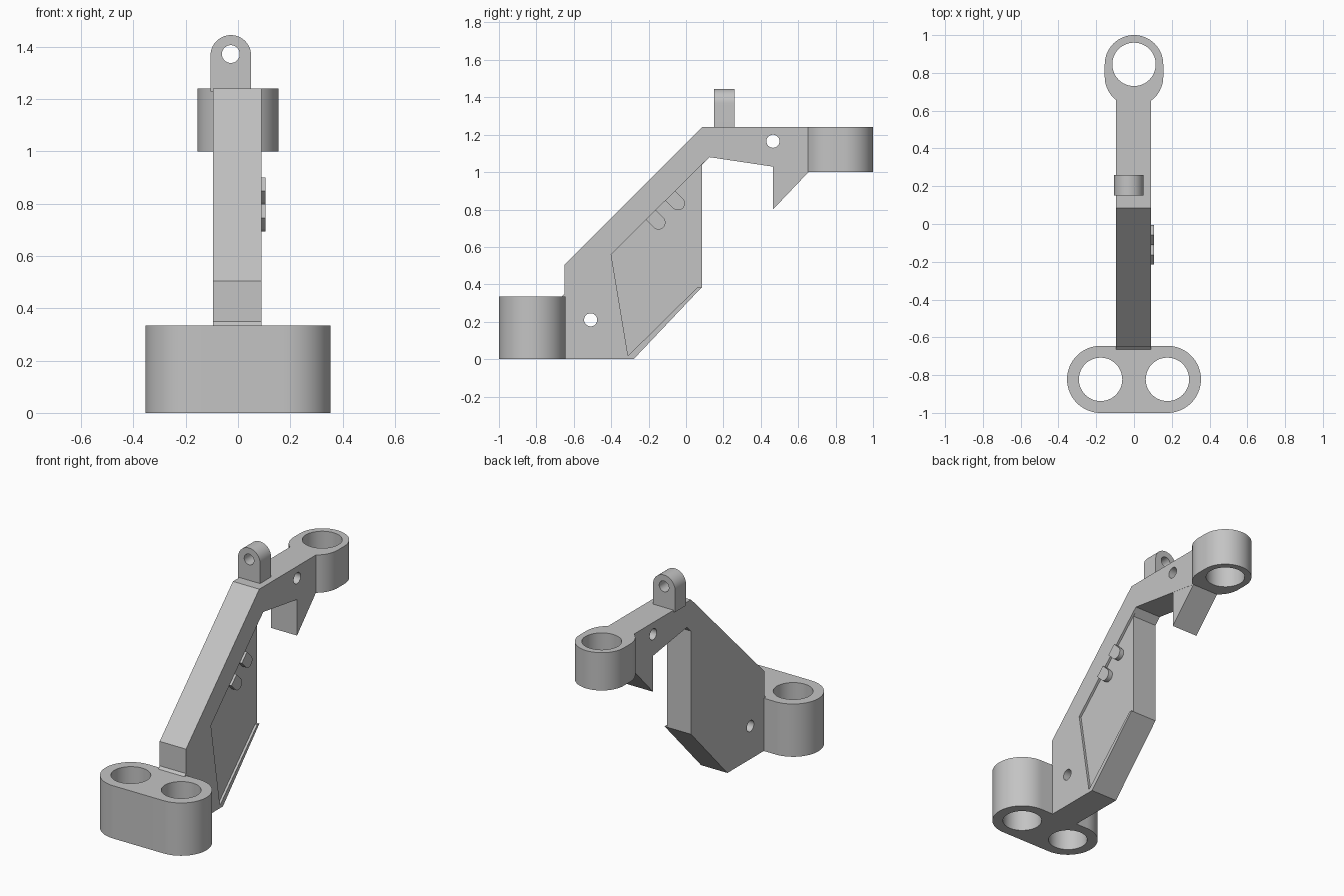
import bpy, bmesh
from math import cos, sin, pi, radians
from mathutils import Vector

cube = bpy.data.objects.get("Cube")
if cube:
    bpy.data.objects.remove(cube, do_unlink=True)

grey = bpy.data.materials.new("plain grey")
grey.use_nodes = True
COLOUR = (0.55, 0.55, 0.55, 1)
grey.diffuse_color = COLOUR
grey.node_tree.nodes["Principled BSDF"].inputs["Base Color"].default_value = COLOUR

PLACE = {
    "X": lambda a, b, t: (t, a, b),
    "Y": lambda a, b, t: (a, t, b),
    "Z": lambda a, b, t: (a, b, t),
}


def prism(name, outline, axis, lo, hi):
    """Extrude a 2D outline along an axis."""
    bm = bmesh.new()
    rings = [[bm.verts.new(PLACE[axis](a, b, t)) for a, b in outline] for t in (lo, hi)]
    bm.faces.new(rings[0])
    bm.faces.new(rings[1])
    n = len(outline)
    for i in range(n):
        j = (i + 1) % n
        bm.faces.new((rings[0][i], rings[0][j], rings[1][j], rings[1][i]))
    bmesh.ops.recalc_face_normals(bm, faces=bm.faces)
    mesh = bpy.data.meshes.new(name)
    bm.to_mesh(mesh)
    bm.free()
    mesh.materials.append(grey)
    obj = bpy.data.objects.new(name, mesh)
    bpy.context.collection.objects.link(obj)
    return obj


def arc(centre, r, start, end, steps=32):
    return [(centre[0] + r * cos(radians(start + (end - start) * i / steps)),
             centre[1] + r * sin(radians(start + (end - start) * i / steps)))
            for i in range(steps + 1)]


def slot(c1, c2, r):
    """Round-ended outline around two centres."""
    d = Vector(c2) - Vector(c1)
    ang = Vector((1, 0)).angle_signed(d) * -180 / pi
    return arc(c2, r, ang - 90, ang + 90) + arc(c1, r, ang + 90, ang + 270)


def hole(centre, r, axis, lo, hi):
    return prism("hole_cutter", arc(centre, r, 0, 360, 48)[:-1], axis, lo, hi)


def cut(obj, cutters):
    bpy.context.view_layer.objects.active = obj
    for c in cutters:
        mod = obj.modifiers.new("cut", "BOOLEAN")
        mod.operation, mod.solver, mod.object = "DIFFERENCE", "EXACT", c
        bpy.ops.object.modifier_apply(modifier=mod.name)
        bpy.data.objects.remove(c, do_unlink=True)


LEFT, RIGHT = 0.09, -0.095

# Bent arm with its web, a small fillet over the base and a shallow side recess
arm = prism("bent_arm", [
    (-0.665, 0), (-0.28, 0), (0.085, 0.385), (0.085, 1.04), (0.125, 1.08),
    (0.66, 1.0), (0.66, 1.24), (0.085, 1.24), (-0.65, 0.505),
    (-0.65, 0.35), (-0.665, 0.335)], "X", RIGHT, LEFT)
recess = prism("recess_cutter", [
    (-0.4, 0.56), (-0.31, 0.018), (0.064, 0.387), (0.1, 0.387), (0.1, 1.056)],
    "X", LEFT - 0.015, LEFT + 0.1)
cut(arm, [recess,
          hole((-0.51, 0.21), 0.035, "X", -0.3, 0.3),
          hole((0.465, 1.165), 0.035, "X", -0.3, 0.3)])

# Double socket at the foot
foot = prism("double_socket", slot((-0.177, -0.8225), (0.177, -0.8225), 0.1775),
             "Z", 0, 0.335)
cut(foot, [hole((s * 0.177, -0.8225), 0.115, "Z", -0.2, 0.6) for s in (-1, 1)])

# Single socket at the top end
top = prism("single_socket", slot((0, 0.779), (0, 0.845), 0.155), "Z", 1.0, 1.24)
cut(top, [hole((0, 0.845), 0.115, "Z", 0.8, 1.5)])

# Upright lug with an eye
lug = prism("lug", [(-0.105, 1.23), (0.05, 1.23)] + arc((-0.0275, 1.3675), 0.0775, 0, 180),
            "Y", 0.15, 0.26)
cut(lug, [hole((-0.0275, 1.3725), 0.034, "Y", 0, 0.5)])

# Wedge hook under the arm
hook = prism("wedge_hook", [(0.465, 0.8), (0.655, 1.0), (0.655, 1.03), (0.465, 1.06)],
             "X", RIGHT + 0.001, LEFT - 0.001)

# Two round-ended tabs hanging from the recess edge
tabs = []
for name, y, z in (("lower_tab", -0.147, 0.73), ("upper_tab", -0.043, 0.833)):
    k = 0.042
    r = 0.037
    q = r * sin(pi / 4)
    outline = arc((y, z), r, -135, 45) + [(y - k + q, z + k + q), (y - k - q, z + k - q)]
    tabs.append(prism(name, outline, "X", LEFT - 0.03, 0.105))

# Smooth the round walls, keep the corners crisp
bpy.ops.object.select_all(action="DESELECT")
for obj in [arm, foot, top, lug, hook] + tabs:
    obj.select_set(True)
bpy.context.view_layer.objects.active = arm
bpy.ops.object.shade_smooth_by_angle(angle=radians(25))
